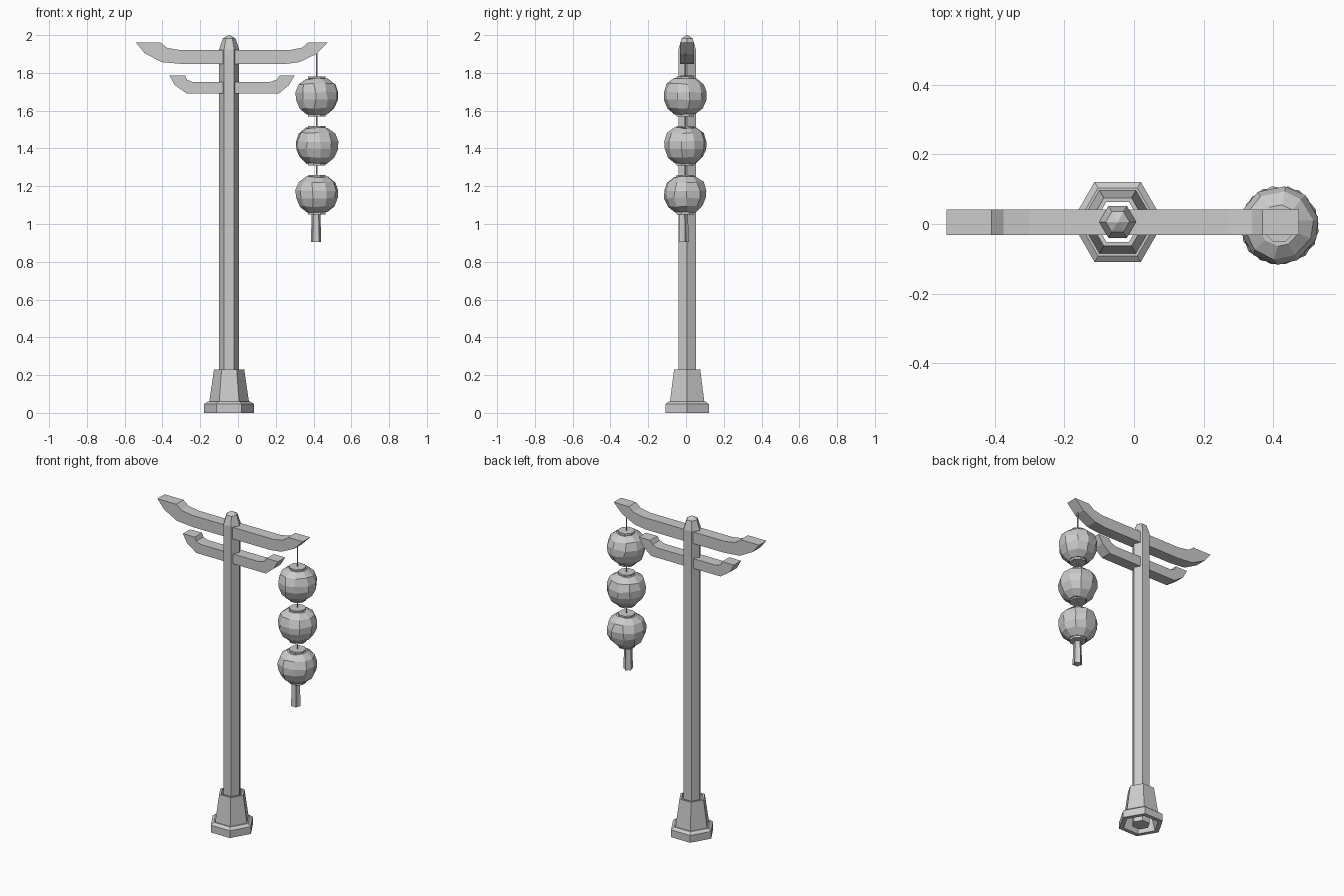
import bpy, bmesh, math, random

if "Cube" in bpy.data.objects:
    bpy.data.objects.remove(bpy.data.objects["Cube"])

random.seed(4)
grey = bpy.data.materials.new("stone_grey")
grey.diffuse_color = (0.6, 0.6, 0.6, 1)
grey.use_nodes = True
grey.node_tree.nodes["Principled BSDF"].inputs["Base Color"].default_value = grey.diffuse_color


def finish(name, bm):
    bmesh.ops.remove_doubles(bm, verts=bm.verts, dist=1e-5)
    bmesh.ops.recalc_face_normals(bm, faces=bm.faces)
    mesh = bpy.data.meshes.new(name)
    bm.to_mesh(mesh)
    bm.free()
    mesh.materials.append(grey)
    obj = bpy.data.objects.new(name, mesh)
    bpy.context.collection.objects.link(obj)
    return obj


def lathe(name, profile, sides, centre, turn=0.0, caps=True, closed=False, jitter=0.0, star=1.0):
    """Faceted solid of revolution from (radius, z) points."""
    bm = bmesh.new()
    rings = []
    for r, z in profile:
        ring = []
        for i in range(sides):
            a = turn + math.tau * i / sides + random.uniform(-jitter, jitter) * 2
            k = r * (star if i % 2 else 1) * (1 - random.uniform(0, jitter))
            dz = random.uniform(-jitter, jitter) * 0.1
            ring.append(bm.verts.new((centre[0] + k * math.cos(a),
                                      centre[1] + k * math.sin(a), z + dz)))
        rings.append(ring)
    pairs = list(zip(rings, rings[1:]))
    if closed:
        pairs.append((rings[-1], rings[0]))
    for lo, hi in pairs:
        for i in range(sides):
            j = (i + 1) % sides
            bm.faces.new((lo[i], lo[j], hi[j], hi[i]))
    if caps and not closed:
        bm.faces.new(rings[0][::-1])
        bm.faces.new(rings[-1])
    return finish(name, bm)


def beam(name, outline, y0, y1):
    """Extrude an x-z outline through the depth."""
    bm = bmesh.new()
    face = bm.faces.new([bm.verts.new((x, y0, z)) for x, z in outline])
    ext = bmesh.ops.extrude_face_region(bm, geom=[face])
    verts = [v for v in ext["geom"] if isinstance(v, bmesh.types.BMVert)]
    bmesh.ops.translate(bm, verts=verts, vec=(0, y1 - y0, 0))
    return finish(name, bm)


# Hexagonal post with a pointed cap
POST = (-0.047, 0.006)
lathe("post", [(0.053, 0.0), (0.053, 1.925), (0.034, 1.982), (0.003, 2.0)], 6, POST)

# Hollow foot: stepped plinth and tapered sleeve around the post
lathe("foot", [(0.133, 0.0), (0.133, 0.046), (0.113, 0.06), (0.105, 0.06), (0.08, 0.23),
               (0.066, 0.23), (0.088, 0.06), (0.105, 0.0)], 6, POST, closed=True)

# Upturned cross beams
beam("upper_beam", [(-0.54, 1.96), (-0.41, 1.96), (-0.375, 1.932), (-0.3, 1.92),
                    (0.27, 1.92), (0.34, 1.934), (0.37, 1.96), (0.475, 1.96),
                    (0.415, 1.9), (0.325, 1.857), (0.25, 1.847), (-0.295, 1.847),
                    (-0.405, 1.857), (-0.495, 1.905)], -0.031, 0.042)
beam("lower_beam", [(-0.363, 1.787), (-0.28, 1.787), (-0.27, 1.764), (-0.24, 1.752),
                    (0.17, 1.752), (0.205, 1.764), (0.22, 1.787), (0.3, 1.787),
                    (0.27, 1.735), (0.215, 1.69), (-0.27, 1.69), (-0.335, 1.735)],
     -0.03, 0.041)

# Three paper lanterns with collars, hung on one cord
HANG = (0.418, -0.004)
body = [(0.055, -0.094), (0.095, -0.062), (0.114, -0.018), (0.116, 0.022),
        (0.1, 0.066), (0.06, 0.094)]
for n, z in enumerate((1.675, 1.415, 1.155)):
    lathe(f"lantern_{n + 1}", [(r, z + h) for r, h in body], 10, HANG,
          turn=0.2 + n * 0.9, jitter=0.035)
    for part, h in (("top", 0.083), ("bottom", -0.105)):
        lathe(f"lantern_{n + 1}_{part}_collar", [(0.05, z + h), (0.05, z + h + 0.022)],
              8, HANG, turn=math.pi / 8)
lathe("cord", [(0.004, 1.05), (0.004, 1.92)], 6, HANG)

# Pleated tassel
lathe("tassel", [(0.029, 0.905), (0.024, 1.055)], 10, (0.413, -0.014),
      turn=0.3, star=0.7)
